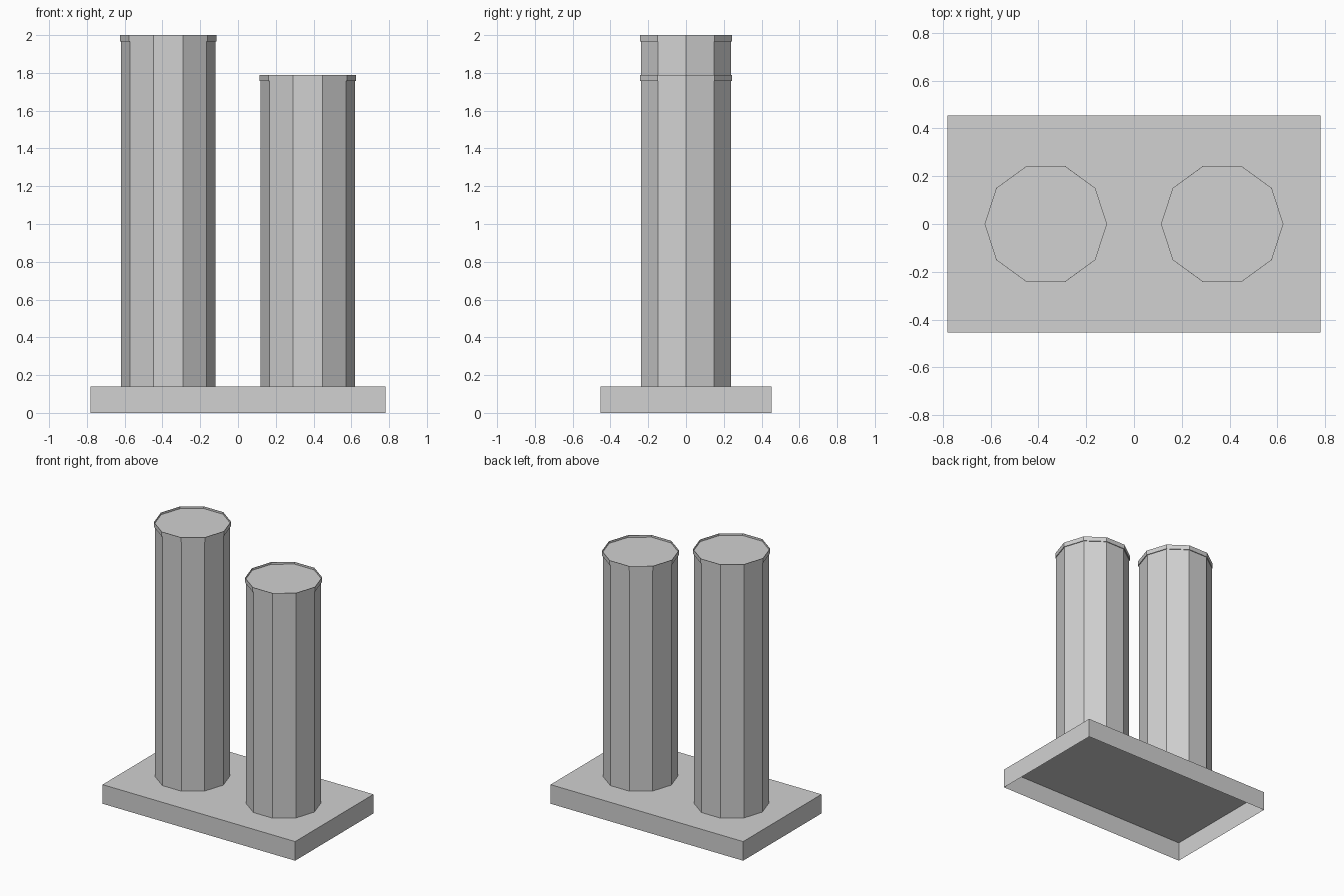
import bpy
import bmesh
from math import cos, sin, pi

default = bpy.data.objects.get("Cube")
if default:
    bpy.data.objects.remove(default, do_unlink=True)

# Single plain grey
grey = bpy.data.materials.new("light_grey")
grey.use_nodes = True
colour = (0.64, 0.64, 0.64, 1)
grey.diffuse_color = colour
grey.node_tree.nodes["Principled BSDF"].inputs["Base Color"].default_value = colour

SIDES = 10
BASE_TOP = 0.14


def finish(name, bm):
    mesh = bpy.data.meshes.new(name)
    bm.to_mesh(mesh)
    bm.free()
    mesh.materials.append(grey)
    obj = bpy.data.objects.new(name, mesh)
    bpy.context.collection.objects.link(obj)
    return obj


def column(name, x, top):
    """Ten-sided column with a slim overhanging lip and a sunken cap."""
    profile = [(0.25, BASE_TOP), (0.25, top - 0.033), (0.256, top - 0.033),
               (0.256, top), (0.254, top), (0.254, top - 0.015)]
    bm = bmesh.new()
    rings = []
    for radius, z in profile:
        rings.append([bm.verts.new((x + radius * cos(2 * pi * i / SIDES),
                                    radius * sin(2 * pi * i / SIDES), z))
                      for i in range(SIDES)])
    for low, high in zip(rings, rings[1:]):
        for i in range(SIDES):
            j = (i + 1) % SIDES
            bm.faces.new((low[i], low[j], high[j], high[i]))
    bm.faces.new(rings[-1])
    return finish(name, bm)


# Base plate: a shallow box, open underneath
bm = bmesh.new()
bmesh.ops.create_cube(bm, size=1)
for v in bm.verts:
    v.co = (v.co.x * 1.56, v.co.y * 0.906, (v.co.z + 0.5) * BASE_TOP)
bm.normal_update()
underside = [f for f in bm.faces if f.normal.z < -0.5]
bmesh.ops.delete(bm, geom=underside, context='FACES_ONLY')
finish("base_plate", bm)

# Two columns of different height
column("tall_column", -0.369, 2.0)
column("short_column", 0.369, 1.79)
